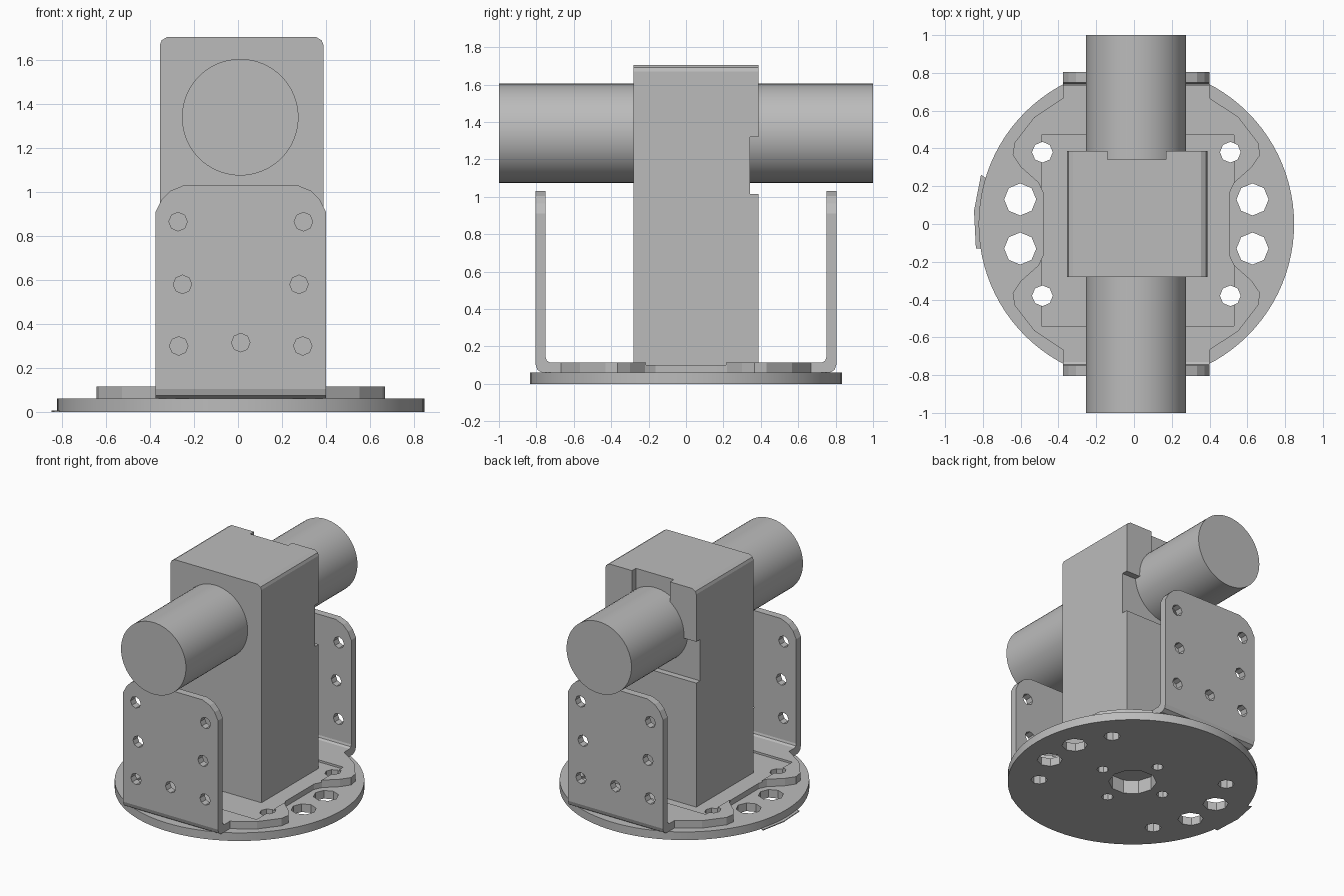
import bpy, bmesh
from math import cos, sin, tau, radians

if "Cube" in bpy.data.objects:
    bpy.data.objects.remove(bpy.data.objects["Cube"], do_unlink=True)

GREY = bpy.data.materials.new("plain grey")
GREY.use_nodes = True
GREY.diffuse_color = (0.5, 0.5, 0.5, 1)
GREY.node_tree.nodes["Principled BSDF"].inputs["Base Color"].default_value = (0.5, 0.5, 0.5, 1)

CX = 0.0125   # symmetry line of the assembly


def add_prism(bm, pts, axis, lo, hi):
    """Extrude a 2D outline along an axis."""
    def place(p, d):
        return {"x": (d, p[0], p[1]), "y": (p[0], d, p[1]), "z": (p[0], p[1], d)}[axis]
    a = [bm.verts.new(place(p, lo)) for p in pts]
    b = [bm.verts.new(place(p, hi)) for p in pts]
    bm.faces.new(a)
    bm.faces.new(b[::-1])
    for i in range(len(pts)):
        j = (i + 1) % len(pts)
        bm.faces.new((a[i], b[i], b[j], a[j]))


def make(name, prisms):
    """Make an object from a list of (outline, axis, lo, hi)."""
    bm = bmesh.new()
    for p in prisms:
        add_prism(bm, *p)
    bmesh.ops.recalc_face_normals(bm, faces=bm.faces[:])
    me = bpy.data.meshes.new(name)
    bm.to_mesh(me)
    bm.free()
    me.materials.append(GREY)
    ob = bpy.data.objects.new(name, me)
    bpy.context.collection.objects.link(ob)
    return ob


def activate(ob):
    bpy.ops.object.select_all(action="DESELECT")
    ob.select_set(True)
    bpy.context.view_layer.objects.active = ob


def cut(ob, prisms):
    """Subtract prisms from an object."""
    cutter = make("cutter", prisms)
    cutter.hide_render = True
    mod = ob.modifiers.new("cut", "BOOLEAN")
    mod.operation, mod.solver, mod.object = "DIFFERENCE", "EXACT", cutter
    activate(ob)
    bpy.ops.object.modifier_apply(modifier=mod.name)
    bpy.data.objects.remove(cutter, do_unlink=True)


def smooth(ob):
    activate(ob)
    bpy.ops.object.shade_smooth_by_angle(angle=radians(30))


def ring(x, y, r, n=8):
    return [(x + r * cos(tau * i / n), y + r * sin(tau * i / n)) for i in range(n)]


def rect(x0, x1, y0, y1):
    return [(x0, y0), (x1, y0), (x1, y1), (x0, y1)]


def four(x, y):
    return [(CX + sx * x, sy * y) for sx in (-1, 1) for sy in (-1, 1)]


# Turntable disc with its holes
mount_holes = [(ring(x, y, 0.055), "z", -0.1, 0.3) for x, y in four(0.4975, 0.38)]
large_holes = [(ring(x, y, 0.085), "z", -0.1, 0.3) for x, y in four(0.615, 0.13)]
hub_holes = [(ring(CX + x, y, 0.04), "z", -0.1, 0.3)
             for x, y in ((0.26, 0), (-0.26, 0), (0, 0.26), (0, -0.26))]
hub_holes.append((ring(CX, 0, 0.16, 10), "z", -0.1, 0.3))
disc = make("base_disc", [(ring(CX, 0, 0.835, 96), "z", 0, 0.06)])
cut(disc, mount_holes + large_holes + hub_holes)
smooth(disc)

# Thin sliver tab at the disc edge
make("edge_tab", [([(-0.81, 0.26), (-0.847, 0.07), (-0.837, -0.13), (-0.8, -0.13),
                    (-0.8, 0.07), (-0.78, 0.24)], "z", 0, 0.006)])

# Bracket floor: waisted plate with a shallow recess
quarter = [(0.3875, 0.74), (0.3875, 0.667), (0.54, 0.566), (0.645, 0.43),
           (0.655, 0.365), (0.61, 0.30), (0.52, 0.22), (0.4925, 0.164)]
right = quarter + [(x, -y) for x, y in reversed(quarter)]
outline = [(CX + x, y) for x, y in right] + [(CX - x, y) for x, y in reversed(right)]
floor = make("bracket_floor", [(outline, "z", 0.06, 0.115)])
cut(floor, mount_holes + hub_holes)
cut(floor, [(rect(-0.49, 0.53, -0.54, 0.47), "z", 0.1, 0.3)])

# Upright bracket plates with bent feet, front and back
half = [(0.3875, 0.14), (0.3875, 0.91), (0.36, 0.965), (0.32, 1.005), (0.26, 1.03)]
plate = [(CX + x, z) for x, z in half] + [(CX - x, z) for x, z in reversed(half)]
bend = [(0.73, 0.06), (0.77, 0.06), (0.795, 0.075), (0.805, 0.105),
        (0.805, 0.14), (0.75, 0.14), (0.745, 0.125), (0.73, 0.115)]
bolts = [(CX + s * x, z) for s in (-1, 1)
         for x, z in ((0.285, 0.865), (0.265, 0.58), (0.282, 0.30))] + [(CX, 0.315)]
for side, s in (("front", -1), ("back", 1)):
    wall = make(side + "_plate", [(plate, "y", s * 0.75, s * 0.805)])
    cut(wall, [(ring(x, z, 0.042), "y", s * 0.7, s * 0.9) for x, z in bolts])
    make(side + "_plate_bend",
         [([(s * y, z) for y, z in bend], "x", CX - 0.3875, CX + 0.3875)])

# Central housing with chamfered top and stepped back
body = [(-0.355, 0.1), (0.388, 0.1), (0.388, 1.67), (0.38, 1.69), (0.355, 1.705),
        (-0.322, 1.705), (-0.347, 1.69), (-0.355, 1.67)]
housing = make("housing", [(body, "y", -0.28, 0.387)])
cut(housing, [(rect(-0.5, 0.5, 1.015, 1.32), "y", 0.342, 0.5)])
cut(housing, [(rect(-0.14, 0.17, 1.2, 1.8), "y", 0.342, 0.5)])

# Horizontal barrel through the housing
barrel = make("barrel", [(ring(0.01, 1.34, 0.265, 64), "y", -1, 1)])
smooth(barrel)
